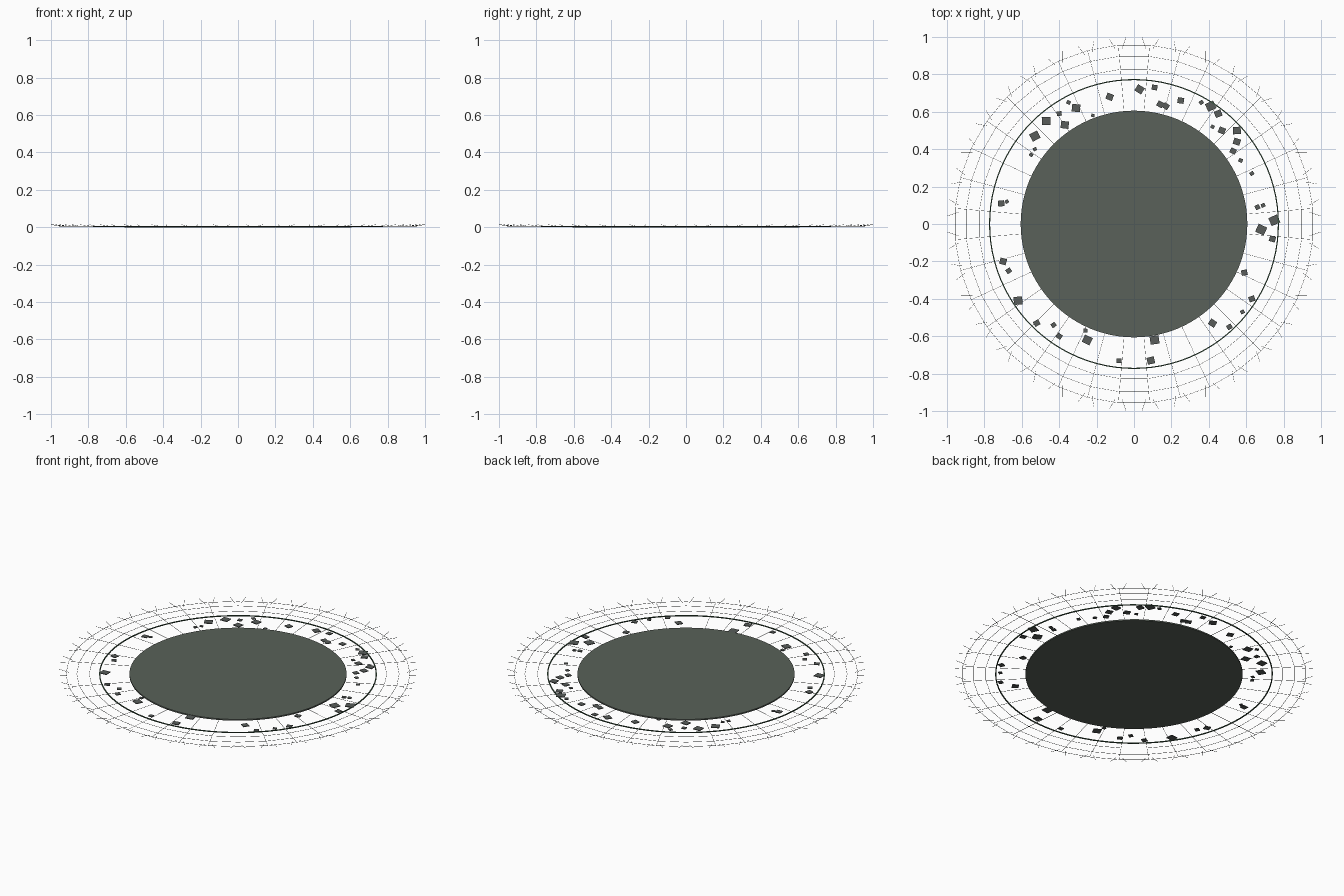
import bpy, bmesh, math, random
from mathutils import Matrix, Vector

if "Cube" in bpy.data.objects:
    bpy.data.objects.remove(bpy.data.objects["Cube"])

random.seed(4)
SPOKES = 36
W = 0.0014          # wire thickness
Z = 0.005           # wire height


def material(name, rgb):
    m = bpy.data.materials.new(name)
    m.diffuse_color = (*rgb, 1)
    m.use_nodes = True
    m.node_tree.nodes["Principled BSDF"].inputs["Base Color"].default_value = m.diffuse_color
    return m


GREEN_GREY = material("green_grey", (0.10, 0.12, 0.10))
DARK_GREEN = material("dark_green", (0.04, 0.09, 0.05))
STONE = material("stone", (0.10, 0.11, 0.105))
WIRE = material("wire", (0.06, 0.07, 0.065))


def finish(name, bm, mat):
    bmesh.ops.recalc_face_normals(bm, faces=bm.faces)
    me = bpy.data.meshes.new(name)
    bm.to_mesh(me)
    bm.free()
    ob = bpy.data.objects.new(name, me)
    me.materials.append(mat)
    bpy.context.collection.objects.link(ob)
    return ob


def polar(r, a, z=Z):
    return Vector((r * math.cos(a), r * math.sin(a), z))


def bar(bm, p, q, w=W):
    # thin square rod between two points
    d = q - p
    m = (Matrix.Translation((p + q) / 2) @ d.to_track_quat('X', 'Z').to_matrix().to_4x4()
         @ Matrix.Diagonal((d.length, w, w, 1)))
    bmesh.ops.create_cube(bm, size=1, matrix=m)


# central disc
bm = bmesh.new()
bmesh.ops.create_cone(bm, cap_ends=True, segments=96, radius1=0.606, radius2=0.606,
                      depth=0.008, matrix=Matrix.Translation((0, 0, 0.004)))
finish("central_disc", bm, GREEN_GREY)

# solid boundary ring
bm = bmesh.new()
profile = [(0.769, 0.002), (0.775, 0.002), (0.775, 0.007), (0.769, 0.007)]
n = 96
loops = [[bm.verts.new(polar(r, math.tau * i / n, z)) for r, z in profile] for i in range(n)]
for i in range(n):
    a, b = loops[i], loops[(i + 1) % n]
    for k in range(4):
        bm.faces.new((a[k], b[k], b[(k + 1) % 4], a[(k + 1) % 4]))
finish("boundary_ring", bm, DARK_GREEN)

# radial wires, concentric wires and forked outer tips
angles = [math.tau * (i + 0.5) / SPOKES for i in range(SPOKES)]
spokes, hoops, tips = bmesh.new(), bmesh.new(), bmesh.new()
for a in angles:
    bar(spokes, polar(0.605, a), polar(0.96, a))
    for r in (0.83, 0.90, 0.96):
        bar(hoops, polar(r, a), polar(r, a + math.tau / SPOKES))
    for side in (-1, 1):
        bar(tips, polar(0.94, a + side * 0.02, Z), polar(1.0, a + side * 0.045, 0.014))
finish("radial_wires", spokes, WIRE)
finish("concentric_wires", hoops, WIRE)
finish("outer_tips", tips, WIRE)

# scattered flat stones: x, y, size in hundredths
stones = [
    (-13, 68, 3.7), (3, 72, 4.2), (11, 73, 3), (14, 64, 3.3), (17, 63, 3.3), (25, 66, 3.4),
    (36, 65, 2.2), (41, 63, 4.8), (45, 59, 3.8), (47, 50, 3.6), (55, 50, 4.2), (55, 44, 3.7),
    (53, 39, 3.2), (42, 52, 2), (57, 34, 2.2), (63, 27, 2.2), (66, 9, 2.6), (69, 10, 2.2),
    (75, 2, 5), (68, -3, 5), (74, -8, 3.3), (59, -26, 3.2), (63, -40, 3.2), (58, -47, 2.2),
    (51, -55, 2.8), (42, -53, 3.8), (11, -62, 4.8), (9, -73, 4), (-8, -73, 2.6),
    (-25, -62, 4.6), (-26, -57, 2.2), (-40, -60, 3), (-43, -54, 2.6), (-52, -53, 3.2),
    (-62, -41, 4.6), (-70, -20, 3.6), (-67, -25, 2.8), (-71, 11, 3.4), (-68, 12, 2),
    (-53, 47, 4.7), (-47, 55, 4.6), (-37, 53, 4.2), (-40, 59, 2.6), (-31, 62, 4.4),
    (-35, 65, 2.2), (-22, 58, 1.8), (-53, 40, 2), (-55, 37, 2)]
bm = bmesh.new()
for x, y, s in stones:
    turn = Matrix.Rotation(random.uniform(-0.7, 0.7), 4, 'Z')
    bmesh.ops.create_cube(bm, size=1, matrix=Matrix.Translation((x / 100, y / 100, 0.005)) @ turn
                          @ Matrix.Diagonal((s / 100, s / 108, 0.004, 1)))
finish("scattered_stones", bm, STONE)
